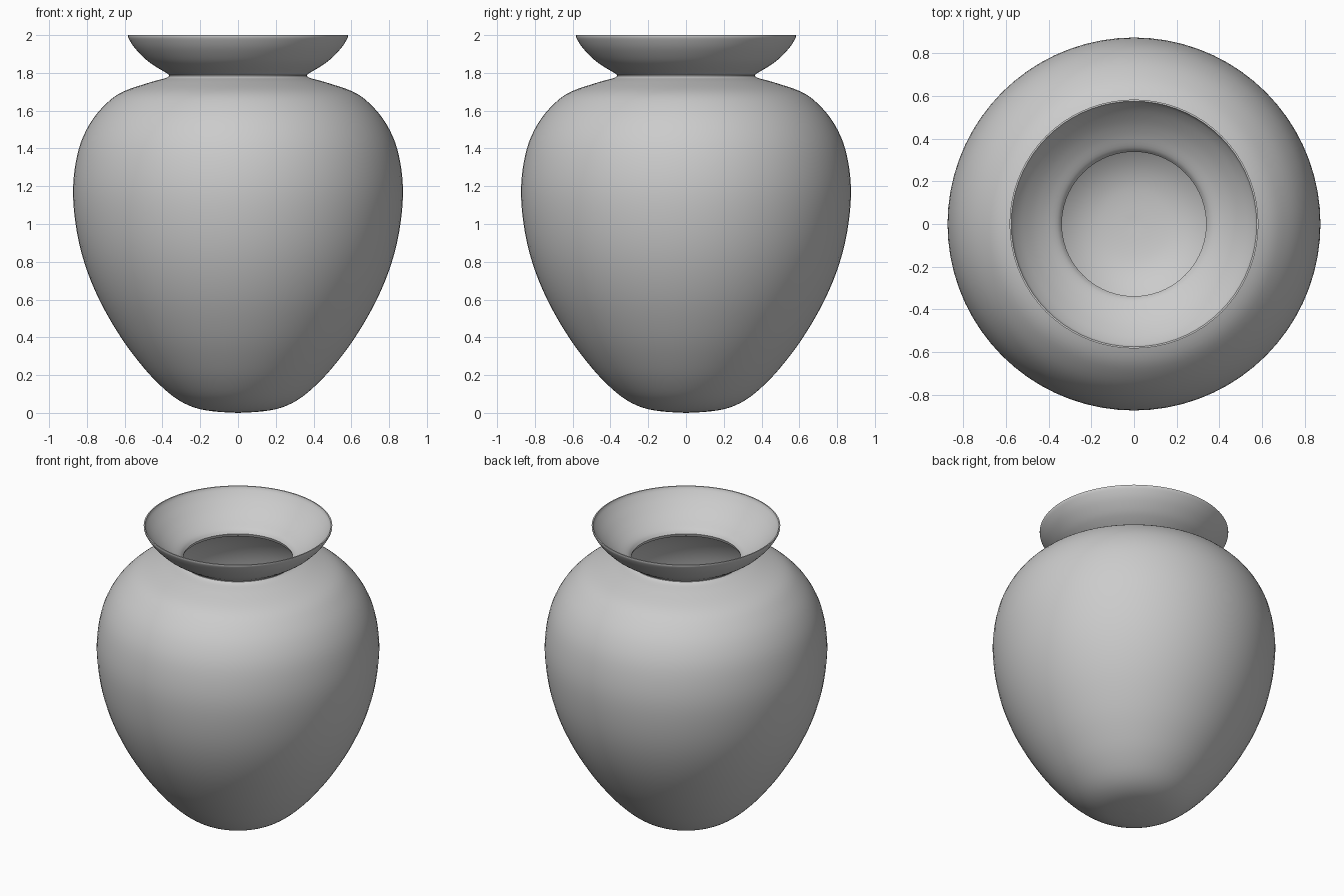
import bpy, bmesh, math
from mathutils import Vector

if "Cube" in bpy.data.objects:
    bpy.data.objects.remove(bpy.data.objects["Cube"])

SEGMENTS = 72


def smooth_curve(points, steps=4):
    """Catmull-Rom curve through (radius, height) points."""
    p = [Vector(q) for q in points]
    p = [2 * p[0] - p[1]] + p + [2 * p[-1] - p[-2]]
    out = []
    for a, b, c, d in zip(p, p[1:], p[2:], p[3:]):
        for i in range(steps):
            t = i / steps
            out.append(0.5 * (2 * b + (c - a) * t + (2 * a - 5 * b + 4 * c - d) * t ** 2
                              + (3 * b - a - 3 * c + d) * t ** 3))
    return out + [p[-2]]


def lathe(name, profile):
    bm = bmesh.new()
    rings = []
    for r, z in profile:
        if r < 1e-4:
            rings.append([bm.verts.new((0, 0, z))] * SEGMENTS)
        else:
            rings.append([bm.verts.new((r * math.cos(a), r * math.sin(a), z))
                          for a in (2 * math.pi * i / SEGMENTS for i in range(SEGMENTS))])
    for low, high in zip(rings, rings[1:]):
        for i in range(SEGMENTS):
            j = (i + 1) % SEGMENTS
            quad = [low[i], low[j], high[j], high[i]]
            bm.faces.new(list(dict.fromkeys(quad)))
    bmesh.ops.recalc_face_normals(bm, faces=bm.faces)
    mesh = bpy.data.meshes.new(name)
    bm.to_mesh(mesh)
    bm.free()
    obj = bpy.data.objects.new(name, mesh)
    bpy.context.collection.objects.link(obj)
    bpy.context.view_layer.objects.active = obj
    obj.select_set(True)
    bpy.ops.object.shade_smooth_by_angle(angle=math.radians(40))
    return obj


# Outer body, from the base centre up to the neck crease
body_out = smooth_curve([(0, 0), (0.12, 0.007), (0.22, 0.025), (0.31, 0.065), (0.4, 0.135),
                         (0.5, 0.24), (0.62, 0.4), (0.735, 0.6), (0.815, 0.8), (0.86, 1.0),
                         (0.873, 1.2), (0.845, 1.39), (0.785, 1.53), (0.7, 1.635),
                         (0.61, 1.7), (0.465, 1.75), (0.385, 1.772), (0.364, 1.784)])
# Flared lip, outside then inside
lip_out = smooth_curve([(0.364, 1.788), (0.38, 1.80), (0.44, 1.836), (0.49, 1.873),
                        (0.545, 1.93), (0.578, 1.98), (0.583, 2.0)])
lip_in = smooth_curve([(0.575, 2.0), (0.565, 1.98), (0.53, 1.937), (0.475, 1.885),
                       (0.42, 1.845), (0.36, 1.81), (0.338, 1.785)])
# Hollow inside, from the neck down to the floor
body_in = smooth_curve([(0.345, 1.765), (0.39, 1.745), (0.46, 1.723), (0.595, 1.675),
                        (0.68, 1.613), (0.76, 1.515), (0.817, 1.38), (0.844, 1.2),
                        (0.831, 1.0), (0.787, 0.81), (0.708, 0.613), (0.595, 0.417),
                        (0.475, 0.26), (0.38, 0.157), (0.295, 0.092), (0.21, 0.054),
                        (0.12, 0.037), (0, 0.03)])

lathe("vase", body_out + lip_out + lip_in + body_in)
